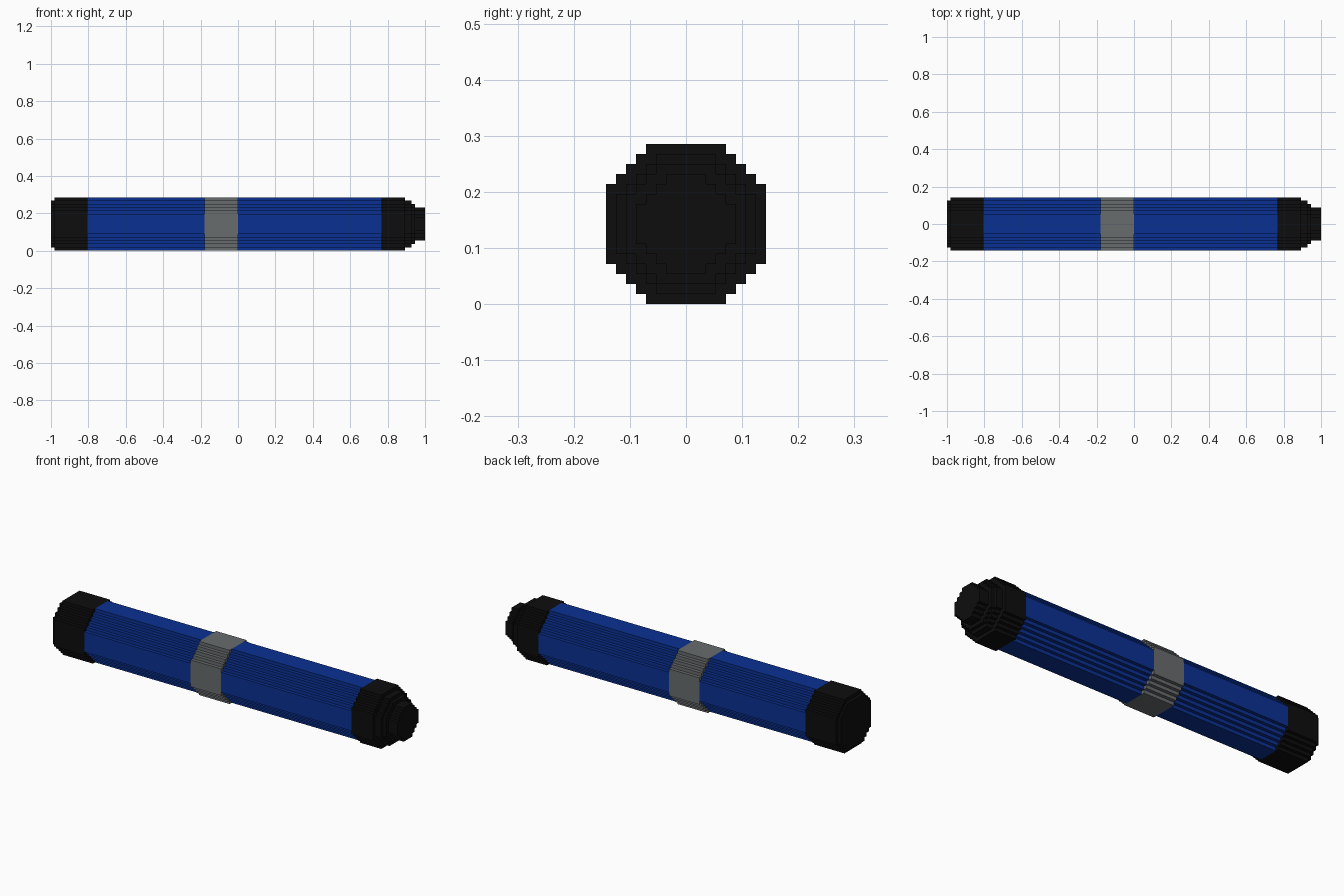
import bpy
import bmesh

if "Cube" in bpy.data.objects:
    bpy.data.objects.remove(bpy.data.objects["Cube"])

U = 2 / 112          # one stair-step unit; the model is 112 long and 16 thick


def material(name, rgb):
    m = bpy.data.materials.new(name)
    m.diffuse_color = (*rgb, 1)
    m.use_nodes = True
    m.node_tree.nodes["Principled BSDF"].inputs["Base Color"].default_value = m.diffuse_color
    return m


blue = material("blue", (0.003, 0.03, 0.29))
grey = material("grey", (0.14, 0.15, 0.155))
black = material("black", (0.004, 0.004, 0.004))


def outline(r, flat):
    """Stepped octagon: half size r, half width of the flat side, unit stairs between."""
    quarter = [(r, flat)]
    for i in range(r - flat):
        quarter += [(r - i - 1, flat + i), (r - i - 1, flat + i + 1)]
    pts = []
    for _ in range(4):
        pts += quarter
        quarter = [(-b, a) for a, b in quarter]
    return pts


def build(name, mat, tiers):
    """tiers: (x start, x end, half size, flat half width, close start, close end)."""
    bm = bmesh.new()
    for x0, x1, r, flat, close0, close1 in tiers:
        pts = outline(r, flat)
        a, b = [[bm.verts.new(((x - 56) * U, y * U, (z + 8) * U)) for y, z in pts]
                for x in (x0, x1)]
        n = len(pts)
        for i in range(n):
            j = (i + 1) % n
            bm.faces.new((a[i], a[j], b[j], b[i]))
        if close0:
            bm.faces.new(a[::-1])
        if close1:
            bm.faces.new(b)
    # outward normals: the quads run counter-clockwise seen from +x
    bm.normal_update()
    mesh = bpy.data.meshes.new(name)
    bm.to_mesh(mesh)
    bm.free()
    mesh.materials.append(mat)
    ob = bpy.data.objects.new(name, mesh)
    bpy.context.collection.objects.link(ob)
    # match winding of side walls and end faces
    bpy.context.view_layer.objects.active = ob
    bm = bmesh.new()
    bm.from_mesh(mesh)
    bmesh.ops.remove_doubles(bm, verts=bm.verts, dist=1e-6)
    bmesh.ops.recalc_face_normals(bm, faces=bm.faces)
    bm.to_mesh(mesh)
    bm.free()


# black end cap with a one-step rim
build("rear_cap", black, [(0, 1, 7, 4, True, False), (1, 11, 8, 4, True, True)])
# blue tube in two lengths, each held between thicker parts
build("rear_tube", blue, [(11, 46, 8, 3, True, True)])
build("middle_band", grey, [(46, 56, 8, 4, True, True)])
build("front_tube", blue, [(56, 99, 8, 3, True, True)])
# black nose stepping down to the tip
build("front_cap", black, [(99, 106, 8, 4, True, True),
                           (106, 108, 7, 3, False, True),
                           (108, 109, 6, 3, False, True),
                           (109, 112, 5, 2, False, True)])
